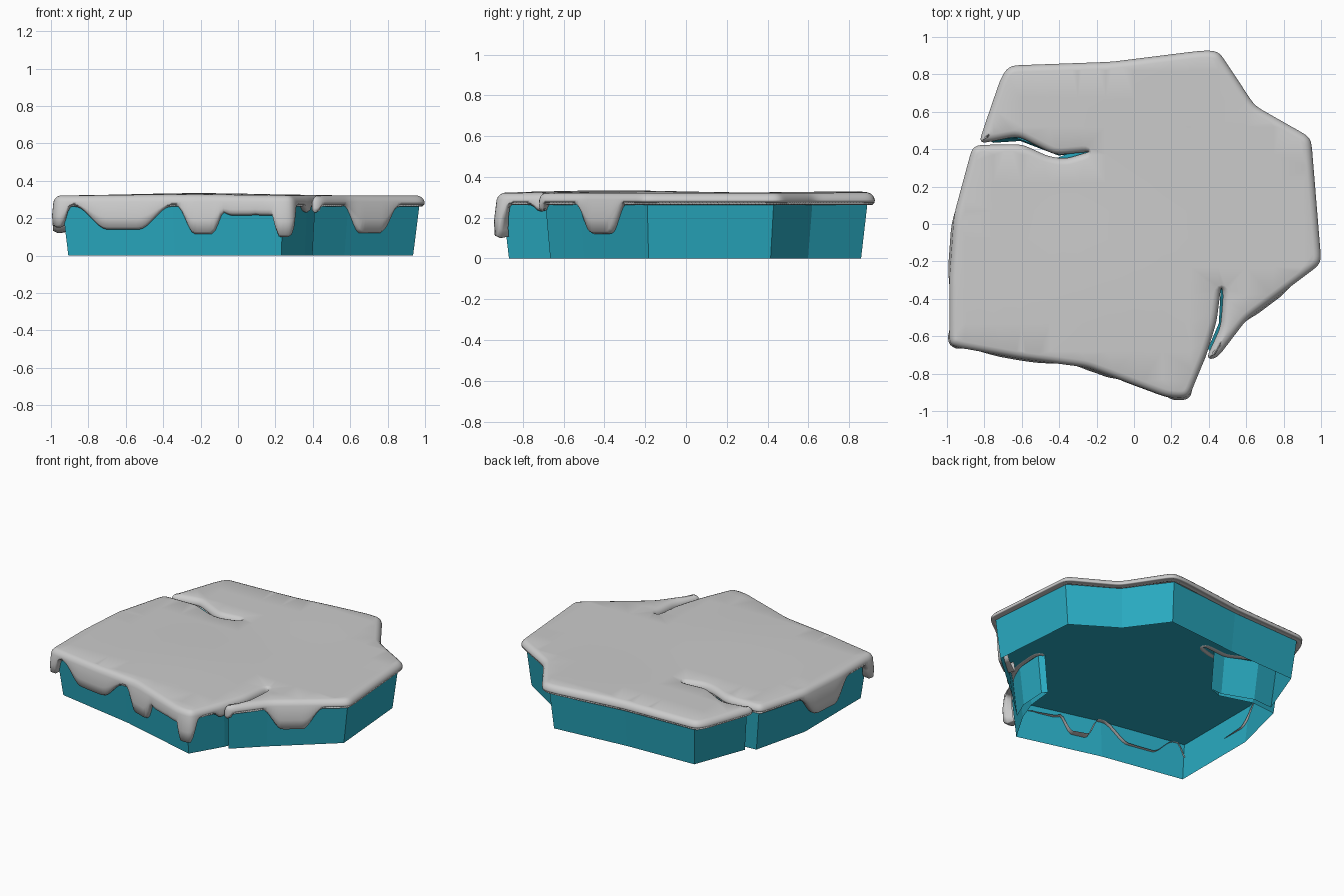
import bpy, bmesh, math
from mathutils import Vector
from mathutils.geometry import delaunay_2d_cdt

if "Cube" in bpy.data.objects:
    bpy.data.objects.remove(bpy.data.objects["Cube"])

ICE_TOP = 0.27


def finish(bm, name):
    bmesh.ops.recalc_face_normals(bm, faces=bm.faces)
    me = bpy.data.meshes.new(name)
    bm.to_mesh(me)
    bm.free()
    ob = bpy.data.objects.new(name, me)
    bpy.context.collection.objects.link(ob)
    return ob


def fill(outline, extra=()):
    """Triangulate the inside of a closed 2D outline."""
    pts = [Vector(p[:2]) for p in outline] + [Vector(p) for p in extra]
    n = len(outline)
    v, _, f, *_ = delaunay_2d_cdt(pts, [], [list(range(n))], 1, 1e-5)
    return v, f


def bridge(bm, a, b):
    n = len(a)
    for i in range(n):
        j = (i + 1) % n
        bm.faces.new((a[i], a[j], b[j], b[i]))


# Ice block: flat-sided open shell with two cracks, tapering to the waterline
ice_outline = [
    (.24, -.90), (.37, -.68), (.43, -.52), (.45, -.33), (.48, -.36), (.47, -.55),
    (.41, -.69), (.59, -.52), (.97, -.19), (.92, .43), (.62, .62), (.42, .89),
    (-.12, .84), (-.64, .82), (-.78, .45), (-.63, .46), (-.42, .38), (-.33, .385),
    (-.42, .35), (-.65, .42), (-.84, .405), (-.94, .0), (-.94, -.63), (-.35, -.74)]
bm = bmesh.new()
low = [bm.verts.new((x * .965, y * .965, 0)) for x, y in ice_outline]
high = [bm.verts.new((x, y, ICE_TOP)) for x, y in ice_outline]
bridge(bm, low, high)
bm.faces.new(high)
ice = finish(bm, "ice_block")
mat = bpy.data.materials.new("ice_teal")
mat.diffuse_color = (.022, .40, .53, 1)
mat.use_nodes = True
mat.node_tree.nodes["Principled BSDF"].inputs["Base Color"].default_value = mat.diffuse_color
ice.data.materials.append(mat)

# Snow cap outline, counter-clockwise
snow_outline = [
    (.29, -.93), (.385, -.70), (.44, -.52), (.465, -.32), (.48, -.36), (.465, -.55),
    (.385, -.725), (.44, -.72), (.60, -.51), (1.0, -.21), (.945, .46), (.645, .63),
    (.45, .925), (.36, .925), (-.12, .865), (-.67, .845), (-.71, .78), (-.83, .43),
    (-.62, .472), (-.52, .42), (-.42, .37), (-.22, .39), (-.37, .345), (-.46, .36),
    (-.6, .425), (-.86, .42), (-.96, .05), (-.985, -.30), (-.985, -.65), (-.6, -.72),
    (-.25, -.765), (.18, -.925)]
# Drips: x, y, half width, lowest z
drips = [
    (-.62, -.73, .26, .14), (-.19, -.78, .14, .115), (.02, -.85, .17, .215),
    (.15, -.92, .14, .215), (.25, -.93, .09, .10), (.71, -.42, .19, .12),
    (-.98, -.13, .24, .12), (-.98, -.64, .09, .15), (.40, -.72, .06, .23)]


def densify(pts, step=.018):
    out = []
    for a, b in zip(pts, pts[1:] + pts[:1]):
        a, b = Vector(a), Vector(b)
        k = max(1, round((b - a).length / step))
        out += [a.lerp(b, i / k) for i in range(k)]
    return out


def smooth(p, passes):
    n = len(p)
    for _ in range(passes):
        p = [p[i] * .5 + (p[i - 1] + p[(i + 1) % n]) * .25 for i in range(n)]
    return p


def drip_z(p):
    z = .262
    for x, y, w, low_z in drips:
        t = min(1, max(0, 1.5 * (1 - math.hypot(p.x - x, p.y - y) / w)))
        z = min(z, .262 + (low_z - .262) * t * t * (3 - 2 * t))
    return z


def bump(x, y):
    return (.014 * math.exp(-((x + .2) ** 2 + (y + .35) ** 2) / .25)
            + .008 * math.exp(-((x - .1) ** 2 + (y - .75) ** 2) / .15))


edge = smooth(densify(snow_outline), 5)
n = len(edge)
normal = []
for i in range(n):
    t = edge[(i + 1) % n] - edge[i - 1]
    normal.append(Vector((t.y, -t.x)).normalized())
normal = smooth(normal, 3)
bottom = [drip_z(p) for p in edge]

# Snow cap: rounded rim rings with hanging drips, then a gently domed top
bm = bmesh.new()


def ring(offset, height):
    vs = []
    for p, d, zb in zip(edge, normal, bottom):
        drop = (.262 - zb) / .15
        q = p + d * offset(drop)
        z = height(zb)
        vs.append(bm.verts.new((q.x, q.y, z + (bump(q.x, q.y) if z > .3 else 0))))
    return vs


rings = [
    ring(lambda d: -.035 - .025 * d, lambda z: z + .008),
    ring(lambda d: -.012 - .005 * d, lambda z: z),
    ring(lambda d: .010 * d, lambda z: z + .012),
    ring(lambda d: .014 * d, lambda z: z + (.285 - z) * .45),
    ring(lambda d: .002, lambda z: .288),
    ring(lambda d: -.006, lambda z: .303),
    ring(lambda d: -.018, lambda z: .314),
    ring(lambda d: -.034, lambda z: .320)]
for a, b in zip(rings, rings[1:]):
    bridge(bm, a, b)
grid = [(-.9 + .15 * i, -.83 + .15 * j) for i in range(13) for j in range(12)]
pts, faces = fill([v.co for v in rings[-1]], grid)
top = [bm.verts.new((p.x, p.y, .320 + bump(p.x, p.y))) for p in pts]
for f in faces:
    bm.faces.new([top[i] for i in f])
bmesh.ops.delete(bm, geom=[v for v in top if not v.link_faces], context='VERTS')
bmesh.ops.remove_doubles(bm, verts=bm.verts, dist=.0005)
snow = finish(bm, "snow_cap")
for f in snow.data.polygons:
    f.use_smooth = True
